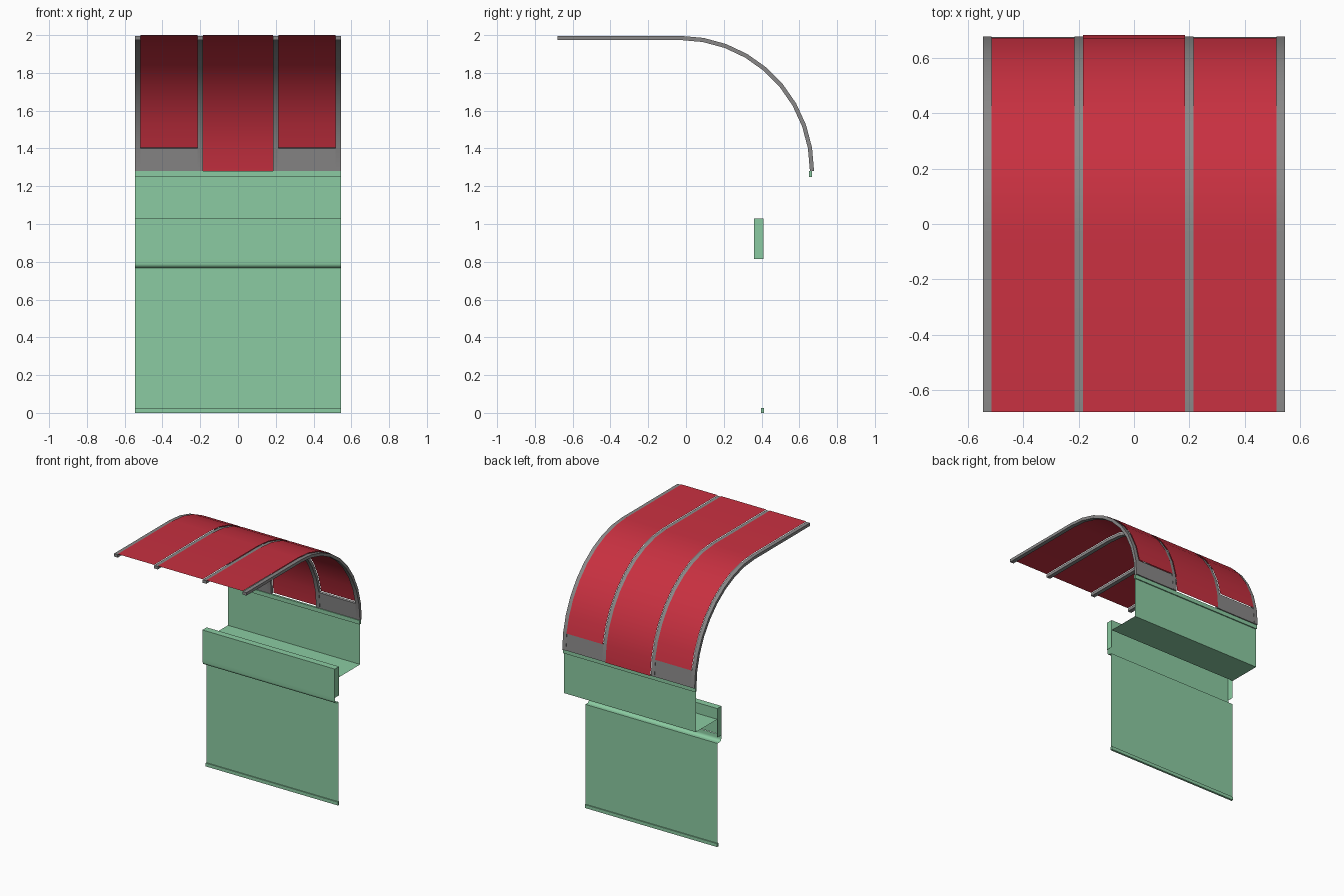
import bpy
import bmesh
from math import sin, cos, radians

cube = bpy.data.objects.get("Cube")
if cube:
    bpy.data.objects.remove(cube, do_unlink=True)


def material(name, rgb):
    m = bpy.data.materials.new(name)
    m.use_nodes = True
    m.diffuse_color = (*rgb, 1)
    m.node_tree.nodes["Principled BSDF"].inputs["Base Color"].default_value = (*rgb, 1)
    return m


RED = material("canopy red", (0.58, 0.03, 0.052))
GREY = material("frame grey", (0.25, 0.245, 0.245))
GREEN = material("panel green", (0.26, 0.6, 0.36))

FRONT, ARC_Y, ARC_Z = -0.68, -0.03, 1.28
HALF = 0.545          # half width
RIB_IN, RIB_OUT = (0.185, 0.215), (0.515, 0.545)


def sweep(name, profile, x0, x1, mat, closed=False, smooth=False):
    """Extrude a (y, z) profile along x, as an open sheet or a capped solid."""
    bm = bmesh.new()
    rows = [[bm.verts.new((x, y, z)) for y, z in profile] for x in (x0, x1)]
    n = len(profile)
    for i in range(n if closed else n - 1):
        j = (i + 1) % n
        bm.faces.new((rows[0][i], rows[1][i], rows[1][j], rows[0][j]))
    if closed:
        bm.faces.new(rows[0])
        bm.faces.new(rows[1])
        bmesh.ops.recalc_face_normals(bm, faces=bm.faces)
    mesh = bpy.data.meshes.new(name)
    bm.to_mesh(mesh)
    bm.free()
    mesh.materials.append(mat)
    obj = bpy.data.objects.new(name, mesh)
    bpy.context.collection.objects.link(obj)
    if smooth:
        bpy.ops.object.select_all(action="DESELECT")
        obj.select_set(True)
        bpy.context.view_layer.objects.active = obj
        bpy.ops.object.shade_smooth_by_angle(angle=radians(30))
    return obj


def box(y0, y1, z0, z1):
    return [(y0, z0), (y1, z0), (y1, z1), (y0, z1)]


def arch(inset, first=0, last=9):
    """Points of the quarter arch in ten degree steps."""
    return [(ARC_Y + (0.712 - inset) * sin(radians(10 * i)),
             ARC_Z + (0.72 - inset) * cos(radians(10 * i)))
            for i in range(first, last + 1)]


def canopy(inset, last=9):
    return [(FRONT, 2 - inset)] + arch(inset, 0, last)


def band(outer, inner):
    return outer + inner[::-1]


# Canopy: long centre strip, shorter side strips, four ribs, end plates
sweep("centre_canopy", canopy(0), -RIB_IN[0], RIB_IN[0], RED, smooth=True)
for side, s in (("left", 1), ("right", -1)):
    def pair(a, b):
        return sorted((s * a, s * b))
    sweep(side + "_canopy", canopy(0, 8), *pair(RIB_IN[1], RIB_OUT[0]), RED, smooth=True)
    for label, span in (("inner", RIB_IN), ("outer", RIB_OUT)):
        sweep(f"{side}_{label}_rib", band(canopy(0.004), canopy(0.026)),
              *pair(*span), GREY, closed=True, smooth=True)
    sweep(side + "_end_plate", band(arch(0.006, 8), arch(0.024, 8)),
          *pair(RIB_IN[1], RIB_OUT[0]), GREY, closed=True)

# Rear panel with its hem, and the shelf running forward from its foot
sweep("rear_panel", [(0.66, 1.28), (0.66, 0.95), (0.41, 0.95)], -HALF, HALF, GREEN)
sweep("rear_hem", box(0.652, 0.668, 1.25, 1.28), -HALF, HALF, GREEN, closed=True)

# Fascia housing, open at the back below the shelf, with end caps
sweep("fascia", [(0.41, 0.95), (0.41, 1.03), (0.36, 1.03), (0.36, 0.815)],
      -HALF, HALF, GREEN)
for side, s in (("left", 1), ("right", -1)):
    sweep(side + "_fascia_cap", box(0.36, 0.41, 0.815, 1.03),
          *sorted((s * HALF, s * (HALF - 0.001))), GREEN, closed=True)

# Rounded bead under the fascia, leading into the hanging panel
bead = [(0.385 - 0.022 * cos(radians(a)), 0.79 - 0.022 * sin(radians(a)))
        for a in range(0, 91, 15)]
sweep("bead", [(0.363, 0.815)] + bead + [(0.405, 0.768)], -HALF, HALF, GREEN, smooth=True)
sweep("hanging_panel", [(0.405, 0.768), (0.405, 0.0)], -HALF, HALF, GREEN)
sweep("bottom_hem", box(0.397, 0.413, 0, 0.025), -HALF, HALF, GREEN, closed=True)
